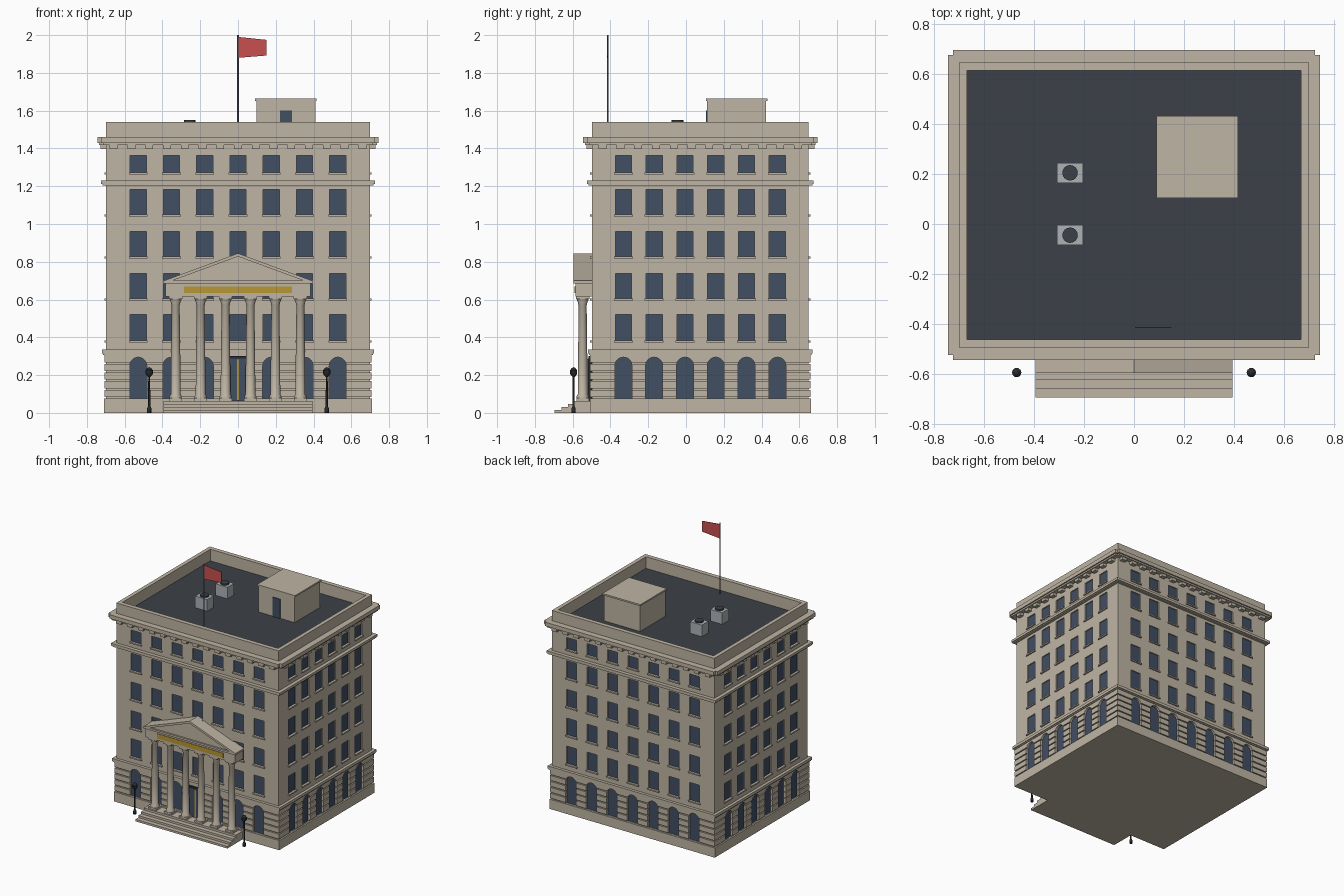
import bpy, bmesh, math
from mathutils import Vector

if "Cube" in bpy.data.objects:
    bpy.data.objects.remove(bpy.data.objects["Cube"])


def material(name, r, g, b):
    m = bpy.data.materials.new(name)
    m.use_nodes = True
    m.diffuse_color = (r, g, b, 1)
    m.node_tree.nodes["Principled BSDF"].inputs["Base Color"].default_value = (r, g, b, 1)
    return m


STONE = material("limestone", 0.52, 0.46, 0.37)
GLASS = material("blue glass", 0.053, 0.077, 0.122)
ROOF = material("roof felt", 0.045, 0.051, 0.063)
GOLD = material("gold", 0.48, 0.31, 0.035)
RED = material("flag red", 0.58, 0.08, 0.08)
STEEL = material("light steel", 0.43, 0.445, 0.47)
POLE = material("pole grey", 0.16, 0.17, 0.2)
IRON = material("black iron", 0.021, 0.024, 0.03)

# Main block: half sizes, centre in y, and the four walls as (normal, distance, bays, pitch)
HX, HY, CY = 0.698, 0.573, 0.076
FRONT = (Vector((0, -1, 0)), HY, 7, 0.176)
WALLS = [FRONT, (Vector((0, 1, 0)), HY, 7, 0.176),
         (Vector((1, 0, 0)), HX, 6, 0.163), (Vector((-1, 0, 0)), HX, 6, 0.163)]


def finish(bm, name, mat, smooth=False):
    bmesh.ops.recalc_face_normals(bm, faces=bm.faces)
    me = bpy.data.meshes.new(name)
    bm.to_mesh(me)
    bm.free()
    ob = bpy.data.objects.new(name, me)
    bpy.context.collection.objects.link(ob)
    me.materials.append(mat)
    bpy.ops.object.select_all(action='DESELECT')
    ob.select_set(True)
    bpy.context.view_layer.objects.active = ob
    if smooth:
        bpy.ops.object.shade_smooth_by_angle(angle=math.radians(35))
    return ob


def add_box(bm, x0, x1, y0, y1, z0, z1):
    vs = bmesh.ops.create_cube(bm, size=1)["verts"]
    for v in vs:
        v.co = Vector((x1 if v.co.x > 0 else x0, y1 if v.co.y > 0 else y0,
                       z1 if v.co.z > 0 else z0))


def add_slab(bm, out, z0, z1, outy=None):
    """Slab round the whole block, projecting from its walls."""
    oy = out if outy is None else outy
    add_box(bm, -HX - out, HX + out, CY - HY - oy, CY + HY + oy, z0, z1)


def add_prism(bm, wall, outline, d0, d1):
    """Outline in wall coordinates (along, up), extruded from depth d0 to d1."""
    n, dist = wall[0], wall[1]
    along = Vector((0, 0, 1)).cross(n)
    rings = [[bm.verts.new(Vector((0, CY, z)) + along * u + n * (dist + d))
              for u, z in outline] for d in (d0, d1)]
    bm.faces.new(rings[0])
    bm.faces.new(rings[1][::-1])
    k = len(outline)
    for i in range(k):
        j = (i + 1) % k
        bm.faces.new((rings[0][i], rings[0][j], rings[1][j], rings[1][i]))


def add_lathe(bm, profile, x, y, steps=16):
    vs = [bm.verts.new((x + r, y, z)) for r, z in profile]
    es = [bm.edges.new(p) for p in zip(vs, vs[1:])]
    bmesh.ops.spin(bm, geom=vs + es, cent=(x, y, 0), axis=(0, 0, 1),
                   angle=math.tau, steps=steps)
    bmesh.ops.remove_doubles(bm, verts=bm.verts, dist=0.0003)


def rect(u, w, z0, z1):
    return [(u - w / 2, z0), (u + w / 2, z0), (u + w / 2, z1), (u - w / 2, z1)]


def arch(u, w, z0, z1):
    r = w / 2
    return [(u - r, z0), (u + r, z0)] + [
        (u + r * math.cos(a), z1 - r + r * math.sin(a))
        for a in (math.pi * i / 10 for i in range(11))]


def boxes(name, mat, *dims):
    bm = bmesh.new()
    for d in dims:
        add_box(bm, *d)
    return finish(bm, name, mat)


# Openings: cutters, glass panes and sills for every wall
FLOORS = [(0.382, 0.52), (0.605, 0.737), (0.828, 0.96), (1.05, 1.183), (1.273, 1.363)]
cut, glass, sills = bmesh.new(), bmesh.new(), bmesh.new()
for wall in WALLS:
    _, _, bays, pitch = wall
    for i in range(bays):
        u = (i - (bays - 1) / 2) * pitch
        shapes = [rect(u, 0.086, a, b) for a, b in FLOORS]
        if wall is not FRONT or abs(u) > 0.01:
            shapes.append(arch(u, 0.09, 0.077, 0.295))
        for s in shapes:
            add_prism(cut, wall, s, -0.012, 0.06)
            add_prism(glass, wall, s, -0.02, -0.008)
        for a, b in FLOORS:
            add_prism(sills, wall, rect(u, 0.1, a - 0.01, a), -0.005, 0.01)
finish(glass, "window_glass", GLASS)
finish(sills, "window_sills", STONE)
cutter = finish(cut, "opening_cutter", STONE)
cutter.hide_render = True

# Walls and rusticated base courses, both cut by the openings
bm = bmesh.new()
add_slab(bm, 0, 0.002, 1.44)
walls = finish(bm, "main_walls", STONE)
bm = bmesh.new()
add_slab(bm, 0.012, 0, 0.075)
for i in range(5):
    add_slab(bm, 0.01, 0.084 + i * 0.046, 0.122 + i * 0.046)
courses = finish(bm, "base_courses", STONE)
for ob in (walls, courses):
    bpy.context.view_layer.objects.active = ob
    mod = ob.modifiers.new("openings", 'BOOLEAN')
    mod.operation, mod.solver, mod.object = 'DIFFERENCE', 'EXACT', cutter
    bpy.ops.object.modifier_apply(modifier=mod.name)
bpy.data.objects.remove(cutter)

# Horizontal mouldings: base ledge, belt course and cornice
bm = bmesh.new()
for out, z0, z1 in [(0.016, 0.306, 0.314), (0.022, 0.314, 0.335),
                    (0.02, 1.203, 1.211), (0.027, 1.211, 1.23)]:
    add_slab(bm, out, z0, z1)
finish(bm, "ledge_and_belt", STONE)
bm = bmesh.new()
for z0, z1, out in [(1.418, 1.43, 0.037), (1.43, 1.445, 0.047)]:
    add_slab(bm, out, z0, z1, out - 0.02)
    add_slab(bm, out - 0.02, z0, z1, out)
n_parts = [(HX, HY, 0.047, 0.027), (HX, HY, 0.027, 0.047)]
for hx, hy, ox, oy in n_parts:
    for s in (-1, 1):
        xs = sorted((s * (hx - 0.028), s * (hx + ox)))
        add_box(bm, *xs, CY - hy - oy, CY + hy + oy, 1.445, 1.46)
        ys = sorted((CY + s * (hy - 0.028), CY + s * (hy + oy)))
        add_box(bm, -hx - ox, hx + ox, *ys, 1.445, 1.46)
finish(bm, "cornice", STONE)

# Dentils below the cornice
bm = bmesh.new()
for wall in WALLS:
    count = 15 if wall[2] == 7 else 12
    for i in range(count):
        add_prism(bm, wall, rect((i - (count - 1) / 2) * 0.094, 0.042, 1.397, 1.42), -0.005, 0.03)
finish(bm, "dentils", STONE)

# Parapet ring and roof deck
bm = bmesh.new()
for s in (-1, 1):
    add_box(bm, *sorted((s * (HX - 0.03), s * HX)), CY - HY, CY + HY, 1.44, 1.54)
    add_box(bm, -HX, HX, *sorted((CY + s * (HY - 0.034), CY + s * HY)), 1.44, 1.54)
finish(bm, "parapet", STONE)
boxes("roof_deck", ROOF, (-HX + 0.02, HX - 0.02, CY - HY + 0.02, CY + HY - 0.02, 1.43, 1.45))

# Roof house, cooling units and flag
boxes("roof_house", STONE, (0.098, 0.409, 0.112, 0.423, 1.445, 1.655),
      (0.09, 0.416, 0.105, 0.432, 1.652, 1.664))
boxes("roof_house_door", GLASS, (0.222, 0.285, 0.106, 0.114, 1.45, 1.6))
boxes("cooling_units", STEEL, *[(-0.308, -0.205, y - 0.04, y + 0.04, 1.445, 1.54)
                                for y in (0.205, -0.045)])
bm = bmesh.new()
for y in (0.205, -0.045):
    add_lathe(bm, [(0, 1.535), (0.031, 1.535), (0.031, 1.551), (0, 1.551)], -0.256, y)
finish(bm, "cooling_fans", ROOF, True)
bm = bmesh.new()
add_lathe(bm, [(0, 1.445), (0.004, 1.445), (0.004, 2), (0, 2)], 0, -0.415, 8)
finish(bm, "flagpole", POLE, True)
bm = bmesh.new()
add_prism(bm, FRONT, [(0.003, 1.88), (0.15, 1.892), (0.15, 1.975), (0.003, 1.99)], -0.084, -0.08)
finish(bm, "flag", RED)

# Entrance steps and door
boxes("entrance_steps", STONE, *[(-0.395, 0.395, -0.695 + i * 0.035, -0.49, 0, 0.016 * (i + 1))
                                 for i in range(4)])
boxes("door_frame", IRON, (-0.062, 0.062, -0.516, -0.49, 0.06, 0.3))
boxes("door_panels", GLASS, *[(s * 0.029 - 0.026, s * 0.029 + 0.026, -0.52, -0.5, 0.066, 0.288)
                              for s in (-1, 1)])
boxes("door_trim", GOLD, (-0.005, 0.005, -0.524, -0.5, 0.066, 0.285))

# Portico columns with square plinths and caps
shaft, blocks = bmesh.new(), bmesh.new()
for i in range(6):
    x, y = (i - 2.5) * 0.132, -0.547
    add_lathe(shaft, [(0, 0.07), (0.032, 0.078), (0.032, 0.088), (0.026, 0.098), (0.025, 0.25),
                      (0.021, 0.57), (0.024, 0.575), (0.024, 0.582), (0.033, 0.604), (0, 0.604)], x, y)
    add_box(blocks, x - 0.033, x + 0.033, y - 0.033, y + 0.033, 0.06, 0.079)
    add_box(blocks, x - 0.035, x + 0.035, y - 0.035, y + 0.035, 0.603, 0.618)
finish(shaft, "portico_columns", STONE, True)
finish(blocks, "column_blocks", STONE)

# Entablature, pediment with raking cornices, and gold panel
bm = bmesh.new()
add_prism(bm, FRONT, rect(0, 0.77, 0.616, 0.686), -0.01, 0.088)
add_prism(bm, FRONT, rect(0, 0.79, 0.685, 0.7), -0.01, 0.099)
add_prism(bm, FRONT, [(-0.37, 0.699), (0.37, 0.699), (0, 0.835)], -0.01, 0.086)
for s in (-1, 1):
    add_prism(bm, FRONT, [(s * 0.395, 0.699), (0, 0.845), (0, 0.828), (s * 0.35, 0.699)], -0.01, 0.099)
finish(bm, "pediment", STONE)
bm = bmesh.new()
add_prism(bm, FRONT, rect(0, 0.57, 0.634, 0.67), 0.086, 0.092)
finish(bm, "gold_panel", GOLD)

# Street lamps
bm = bmesh.new()
for x in (-0.47, 0.47):
    add_lathe(bm, [(0, 0), (0.012, 0), (0.011, 0.025), (0.006, 0.035), (0.005, 0.19), (0.012, 0.196),
                   (0.019, 0.206), (0.019, 0.226), (0.01, 0.238), (0, 0.242)], x, -0.595, 10)
finish(bm, "street_lamps", IRON, True)
